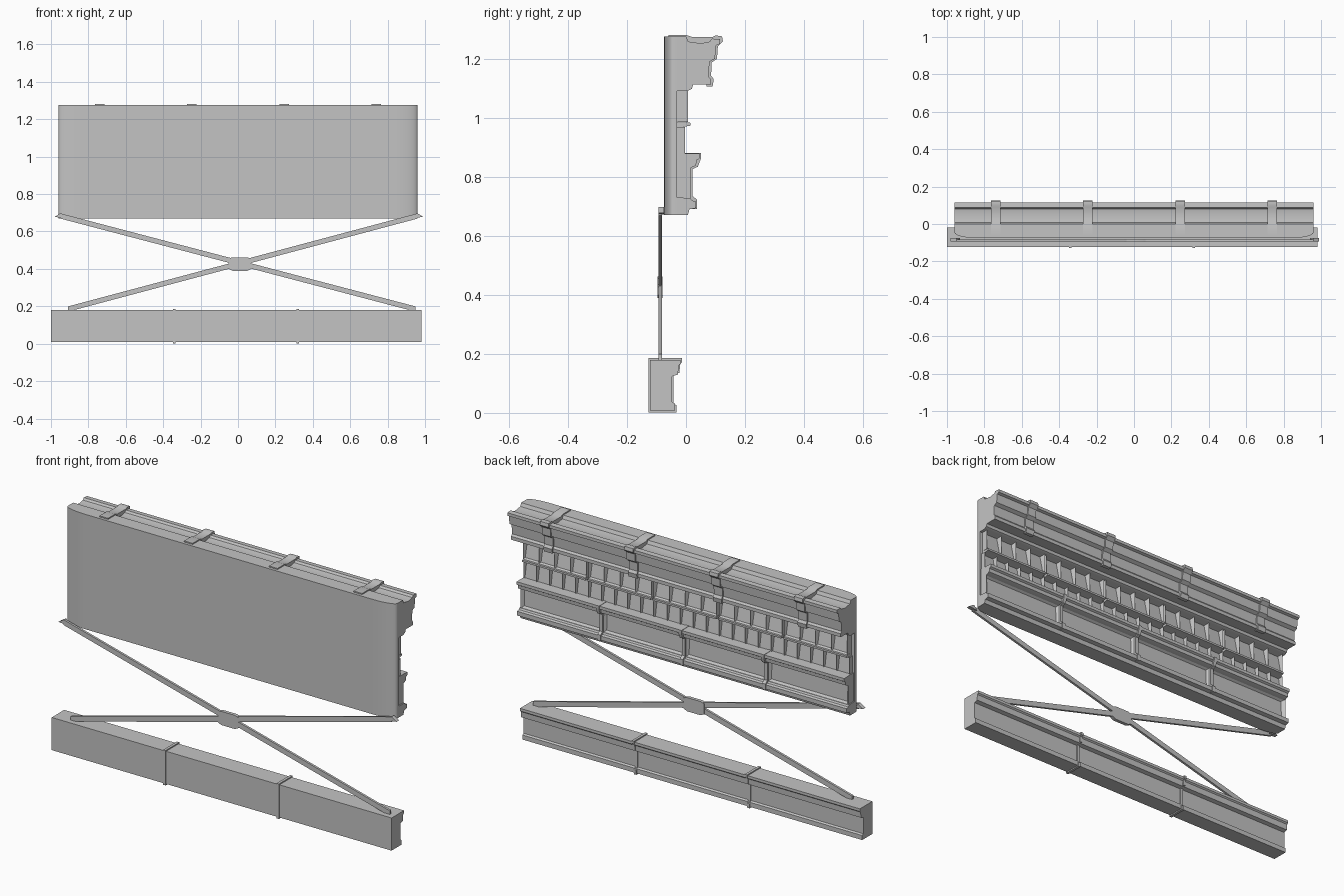
import bpy, bmesh, math
from mathutils import Vector

cube = bpy.data.objects.get("Cube")
if cube:
    bpy.data.objects.remove(cube, do_unlink=True)

grey = bpy.data.materials.new("plain_grey")
grey.use_nodes = True
grey.diffuse_color = (0.55, 0.55, 0.55, 1)
grey.node_tree.nodes["Principled BSDF"].inputs["Base Color"].default_value = grey.diffuse_color


def finish(name, bm):
    """Turn a bmesh into a named, smooth-by-angle object."""
    bmesh.ops.recalc_face_normals(bm, faces=bm.faces)
    mesh = bpy.data.meshes.new(name)
    bm.to_mesh(mesh)
    bm.free()
    mesh.materials.append(grey)
    obj = bpy.data.objects.new(name, mesh)
    bpy.context.collection.objects.link(obj)
    bpy.ops.object.select_all(action='DESELECT')
    obj.select_set(True)
    bpy.context.view_layer.objects.active = obj
    bpy.ops.object.shade_smooth_by_angle(angle=math.radians(35))
    return obj


def prism(bm, points, offset):
    """Add a closed solid made by sweeping a flat outline along offset."""
    face = bm.faces.new([bm.verts.new(p) for p in points])
    out = bmesh.ops.extrude_face_region(bm, geom=[face], use_keep_orig=True)
    moved = [v for v in out["geom"] if isinstance(v, bmesh.types.BMVert)]
    bmesh.ops.translate(bm, verts=moved, vec=offset)


def moulding(name, profile, spans):
    """Sweep a (y, z) profile along x over each span."""
    bm = bmesh.new()
    for x0, x1 in spans:
        prism(bm, [(x0, y, z) for y, z in profile], (x1 - x0, 0, 0))
    return finish(name, bm)


def recessed_row(name, cells, z0, z1, y0, y1, border, depth, lean=0.0):
    """Blocks whose back (+y) face is inset and pushed in, optionally leaning."""
    bm = bmesh.new()
    for x0, x1 in cells:
        outline = [(x0, y0, z0), (x1, y0, z0), (x1, y0, z1), (x0, y0, z1)]
        prism(bm, outline, (0, y1 - y0, 0))
    bmesh.ops.recalc_face_normals(bm, faces=bm.faces)
    backs = [f for f in bm.faces if f.normal.y > 0.9]
    bmesh.ops.inset_individual(bm, faces=backs, thickness=border, depth=0)
    middle = (z0 + z1) / 2
    for f in backs:
        for v in f.verts:
            v.co.y -= depth + (lean if v.co.z > middle else 0)
    return finish(name, bm)


def divide(x0, x1, count, gap=0.0):
    step = (x1 - x0) / count
    return [(x0 + i * step + gap / 2, x0 + (i + 1) * step - gap / 2) for i in range(count)]


def strips(centres, width):
    return [(c - width / 2, c + width / 2) for c in centres]


# Upper front panel with softly curved ends
HALF = 0.96
arc = [math.pi / 2 * i / 8 for i in range(9)]
right = [(HALF - 0.12 + 0.12 * math.sin(a), -0.045 - 0.03 * math.cos(a)) for a in arc]
plan = right + [(HALF, -0.03), (-HALF, -0.03)] + [(-x, y) for x, y in reversed(right)]
bm = bmesh.new()
prism(bm, [(x, y, 0.67) for x, y in plan], (0, 0, 0.605))
finish("upper_panel", bm)
FULL = [(-HALF, HALF)]

# Cornice with a shallow trough along its top
moulding("cornice", [
    (-0.04, 1.275), (0, 1.275), (0.008, 1.258), (0.05, 1.252), (0.08, 1.258),
    (0.088, 1.268), (0.115, 1.266), (0.115, 1.25), (0.102, 1.245), (0.098, 1.2),
    (0.08, 1.19), (0.076, 1.14), (0.084, 1.13), (0.084, 1.112), (0.024, 1.112),
    (0.02, 1.098), (0.004, 1.09), (-0.04, 1.09)], FULL)

# Clips wrapped over the cornice
moulding("cornice_clips", [
    (-0.06, 1.265), (-0.06, 1.281), (0.0, 1.281), (0.02, 1.274), (0.09, 1.274),
    (0.1, 1.279), (0.122, 1.276), (0.125, 1.258), (0.108, 1.242), (0.105, 1.2),
    (0.087, 1.187), (0.085, 1.143), (0.094, 1.13), (0.09, 1.106), (0.07, 1.106),
    (0.06, 1.24), (0.0, 1.25)], strips([-0.74, -0.247, 0.247, 0.74], 0.05))

# Two rows of niches and the ledge between them
groups = divide(-0.95, 0.95, 5, 0.012)
niches = [cell for a, b in groups for cell in divide(a, b, 4)]
recessed_row("upper_niches", niches, 0.985, 1.09, -0.035, 0.007, 0.01, 0.008, 0.02)
moulding("niche_ledge", [(-0.035, 0.985), (0.015, 0.983), (0.015, 0.973), (-0.035, 0.965)], groups)
recessed_row("lower_niches", divide(-0.95, 0.95, 25), 0.875, 0.968, -0.035, -0.003, 0.006, 0.008, 0.015)

# Lower panelled course: top rail, four recessed panels, flared foot
top_rail = [(-0.035, 0.88), (0.046, 0.878), (0.046, 0.862), (0.036, 0.856), (0.034, 0.838),
            (0.015, 0.83), (-0.035, 0.83)]
foot = [(-0.035, 0.73), (0.015, 0.728), (0.02, 0.72), (0.034, 0.716), (0.034, 0.694),
        (0.012, 0.69), (0.006, 0.67), (-0.035, 0.67)]
bays = divide(-HALF, HALF, 4, 0.012)
moulding("course_top_rail", top_rail, bays)
moulding("course_foot", foot, FULL)
recessed_row("course_panels", bays, 0.725, 0.835, -0.035, 0.015, 0.018, 0.014, 0.004)
moulding("course_brackets", [
    (-0.035, 0.882), (0.05, 0.88), (0.05, 0.86), (0.04, 0.834), (0.022, 0.826),
    (0.022, 0.735), (0.038, 0.722), (0.038, 0.69), (-0.035, 0.69)],
    strips([-0.48, 0, 0.48], 0.018))

# Lower beam in three sections with collars at the joints
beam = [(-0.122, 0.008), (-0.122, 0.18), (-0.018, 0.18), (-0.018, 0.166), (-0.025, 0.16),
        (-0.027, 0.13), (-0.047, 0.124), (-0.047, 0.038), (-0.038, 0.032), (-0.038, 0.008)]
joints = [-0.34, 0.32]
edges = [-1.0] + joints + [0.98]
moulding("lower_beam", beam, list(zip(edges, edges[1:])))
centre = Vector((-0.075, 0.095))
collar = [(y + math.copysign(0.005, y - centre.x), z + math.copysign(0.006, z - centre.y))
          for y, z in beam]
moulding("beam_collars", collar, strips(joints, 0.014))

# Crossed braces between beam and panel, with a central hub
def brace(name, start, end):
    a, b = Vector(start), Vector(end)
    half = 0.014
    points = [(a.x, -0.094, a.y - half), (b.x, -0.094, b.y - half),
              (b.x, -0.094, b.y + half), (a.x, -0.094, a.y + half)]
    bm = bmesh.new()
    prism(bm, points, (0, 0.012, 0))
    return finish(name, bm)


brace("brace_falling", (-0.95, 0.683), (0.95, 0.185))
brace("brace_rising", (-0.91, 0.185), (0.96, 0.683))
for name, x in (("brace_tip_left", -0.95), ("brace_tip_right", 0.96)):
    s = math.copysign(1, x)
    bm = bmesh.new()
    prism(bm, [(x, -0.094, 0.697), (x + s * 0.03, -0.094, 0.678),
               (x - s * 0.02, -0.094, 0.672)], (0, 0.02, 0))
    finish(name, bm)

bm = bmesh.new()
hub = [(-0.05, 0.455), (-0.03, 0.462), (0.05, 0.462), (0.07, 0.455),
       (0.07, 0.4), (0.05, 0.39), (-0.03, 0.39), (-0.05, 0.4)]
prism(bm, [(x, -0.097, z) for x, z in hub], (0, 0.018, 0))
finish("brace_hub", bm)
